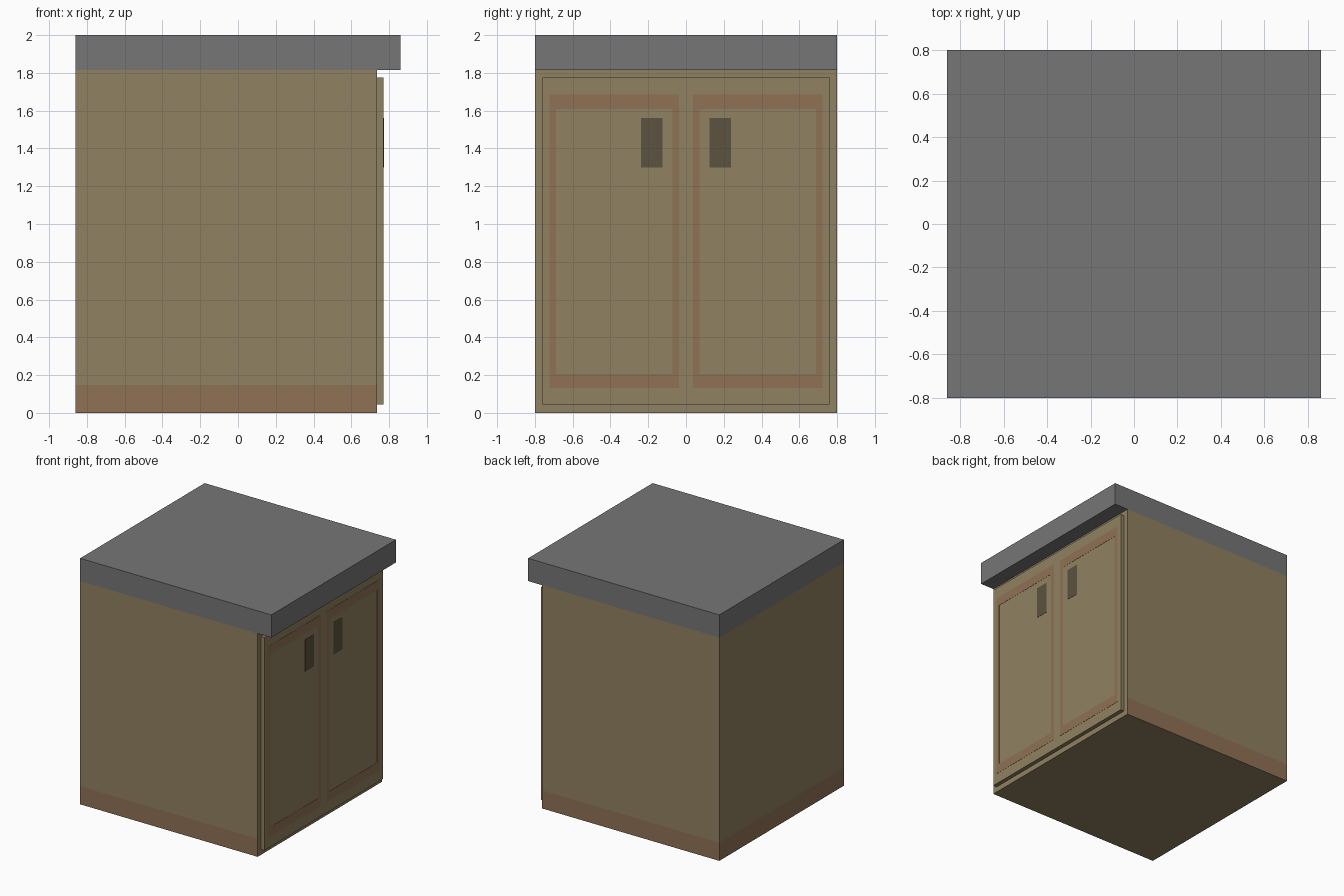
import bpy, bmesh

if "Cube" in bpy.data.objects:
    bpy.data.objects.remove(bpy.data.objects["Cube"])


def material(name, rgb):
    m = bpy.data.materials.new(name)
    m.diffuse_color = (*rgb, 1)
    m.use_nodes = True
    m.node_tree.nodes["Principled BSDF"].inputs["Base Color"].default_value = m.diffuse_color
    return m


TAN = material("tan wood", (0.28, 0.22, 0.12))
BROWN = material("red brown trim", (0.28, 0.165, 0.09))
GREY = material("grey worktop", (0.18, 0.18, 0.18))
DARK = material("dark handle", (0.107, 0.087, 0.05))


def finish(name, bm, *mats):
    bmesh.ops.recalc_face_normals(bm, faces=bm.faces)
    me = bpy.data.meshes.new(name)
    bm.to_mesh(me)
    bm.free()
    ob = bpy.data.objects.new(name, me)
    for m in mats:
        me.materials.append(m)
    bpy.context.collection.objects.link(ob)
    return ob


def box_bm(x, y, z):
    bm = bmesh.new()
    bmesh.ops.create_cube(bm, size=1)
    for v in bm.verts:
        v.co = [r[0] if c < 0 else r[1] for c, r in zip(v.co, (x, y, z))]
    return bm


# Cabinet body: a painted skirting band on the sides and back, not the door face
bm = box_bm((-0.86, 0.737), (-0.8, 0.8), (0, 1.815))
bmesh.ops.bisect_plane(bm, geom=bm.verts[:] + bm.edges[:] + bm.faces[:],
                       plane_co=(0, 0, 0.147), plane_no=(0, 0, 1))
bm.normal_update()
for f in bm.faces:
    low = 0.01 < f.calc_center_median().z < 0.147
    f.material_index = int(low and f.normal.x < 0.5)
finish("cabinet_body", bm, TAN, BROWN)

# Worktop overhanging the doors
finish("worktop", box_bm((-0.86, 0.86), (-0.8, 0.8), (1.815, 2)), GREY)

# Door slab
finish("door_slab", box_bm((0.737, 0.77), (-0.76, 0.76), (0.045, 1.775)), TAN)


# Inlaid trim frame and handle on each door half
def trim_frame(name, s):
    bm = bmesh.new()
    x = 0.7715
    outer, inner = [
        [bm.verts.new((x, s * y, z)) for y, z in
         ((y0, z0), (y1, z0), (y1, z1), (y0, z1))]
        for y0, y1, z0, z1 in ((0.037, 0.723, 0.132, 1.685),
                               (0.071, 0.689, 0.207, 1.61))]
    faces = [bm.faces.new((outer[i], outer[i - 1], inner[i - 1], inner[i]))
             for i in range(4)]
    ext = bmesh.ops.extrude_face_region(bm, geom=faces)
    for v in ext["geom"]:
        if isinstance(v, bmesh.types.BMVert):
            v.co.x = 0.769
    # Close the back of the ring only once
    finish(name, bm, BROWN)


for side, s in (("left", -1), ("right", 1)):
    trim_frame(side + "_door_trim", s)
    y = sorted((s * 0.125, s * 0.238))
    finish(side + "_handle", box_bm((0.769, 0.772), y, (1.3, 1.56)), DARK)
